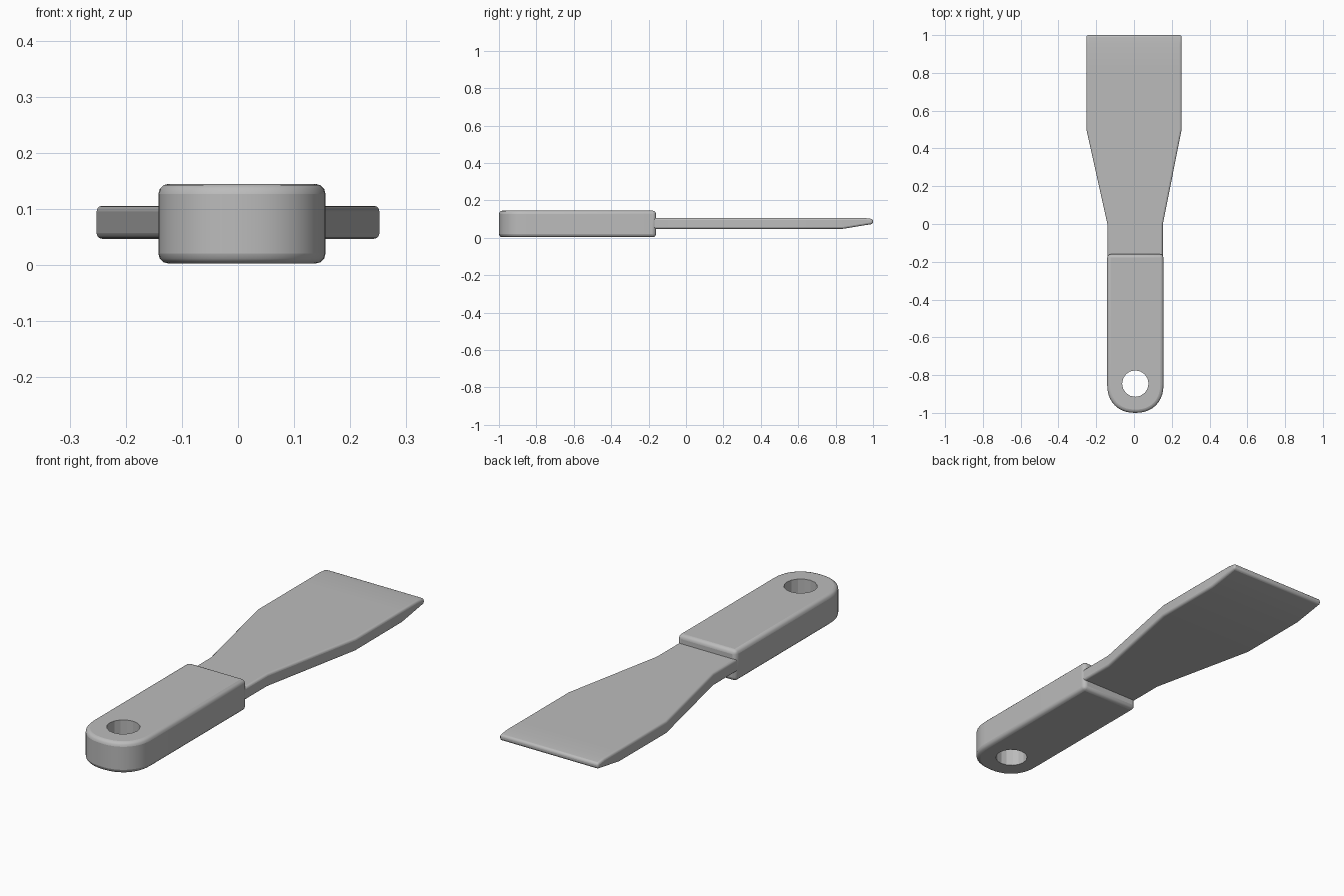
import bpy, bmesh, math

if "Cube" in bpy.data.objects:
    bpy.data.objects.remove(bpy.data.objects["Cube"])

CX = 0.007            # centre line of handle and blade neck
HALF = 0.149          # half width of the handle

grey = bpy.data.materials.new("plain grey")
grey.diffuse_color = (0.5, 0.5, 0.5, 1)
grey.use_nodes = True
grey.node_tree.nodes["Principled BSDF"].inputs["Base Color"].default_value = grey.diffuse_color


def prism(name, outline, z0, z1):
    """Extrude a closed counter-clockwise outline from z0 up to z1."""
    bm = bmesh.new()
    base = bm.faces.new([bm.verts.new((x, y, z0)) for x, y in outline])
    top = bmesh.ops.extrude_face_region(bm, geom=[base])["geom"]
    bmesh.ops.translate(bm, vec=(0, 0, z1 - z0),
                        verts=[v for v in top if isinstance(v, bmesh.types.BMVert)])
    bmesh.ops.recalc_face_normals(bm, faces=bm.faces)
    me = bpy.data.meshes.new(name)
    bm.to_mesh(me)
    bm.free()
    ob = bpy.data.objects.new(name, me)
    bpy.context.collection.objects.link(ob)
    me.materials.append(grey)
    return ob


def soften(ob, width):
    b = ob.modifiers.new("rounded edges", "BEVEL")
    b.width, b.segments = width, 3
    b.limit_method, b.angle_limit = "ANGLE", math.radians(35)


def smooth(ob):
    bpy.ops.object.select_all(action="DESELECT")
    ob.select_set(True)
    bpy.context.view_layer.objects.active = ob
    bpy.ops.object.shade_smooth_by_angle(angle=math.radians(35))


# Handle: straight sides with a rounded end
outline = [(CX + HALF, -0.16), (CX - HALF, -0.16)]
for i in range(21):
    a = math.pi + math.pi * i / 20
    c, s = math.cos(a), math.sin(a)
    outline.append((CX + HALF * math.copysign(abs(c) ** 0.9, c),
                    -0.85 - 0.15 * abs(s) ** 0.9))
handle = prism("handle", outline, 0.003, 0.145)
soften(handle, 0.018)

# Hanging hole through the handle
hole = prism("hole_cutter",
             [(CX + 0.07 * math.cos(i * math.pi / 8), -0.845 + 0.07 * math.sin(i * math.pi / 8))
              for i in range(16)], -0.1, 0.3)
hole.hide_render = True
hole.hide_set(True)
cut = handle.modifiers.new("hanging hole", "BOOLEAN")
cut.object, cut.operation, cut.solver = hole, "DIFFERENCE", "EXACT"
smooth(handle)

# Blade: neck, flare and wide end, thinned from below towards the tip
right = [(0.153, -0.25), (0.153, 0.0), (0.252, 0.5), (0.252, 0.84), (0.252, 0.95), (0.252, 1.0)]
left = [(x if x > 0.2 else 0.141, y) for x, y in right]
bottom = {0.84: 0.048, 0.95: 0.066, 1.0: 0.074}
bm = bmesh.new()
rings = []
for (xr, y), (xl, _) in zip(right, left):
    zb = bottom.get(y, 0.047)
    zt = 0.1 if y == 1.0 else 0.106
    rings.append([bm.verts.new(p) for p in
                  ((-xl, y, zb), (xr, y, zb), (xr, y, zt), (-xl, y, zt))])
for a, b in zip(rings, rings[1:]):
    for k in range(4):
        n = (k + 1) % 4
        bm.faces.new((a[k], a[n], b[n], b[k]))
bm.faces.new(rings[0])
bm.faces.new(rings[-1])
bmesh.ops.recalc_face_normals(bm, faces=bm.faces)
mesh = bpy.data.meshes.new("blade")
bm.to_mesh(mesh)
bm.free()
mesh.materials.append(grey)
blade = bpy.data.objects.new("blade", mesh)
bpy.context.collection.objects.link(blade)
soften(blade, 0.01)
smooth(blade)
